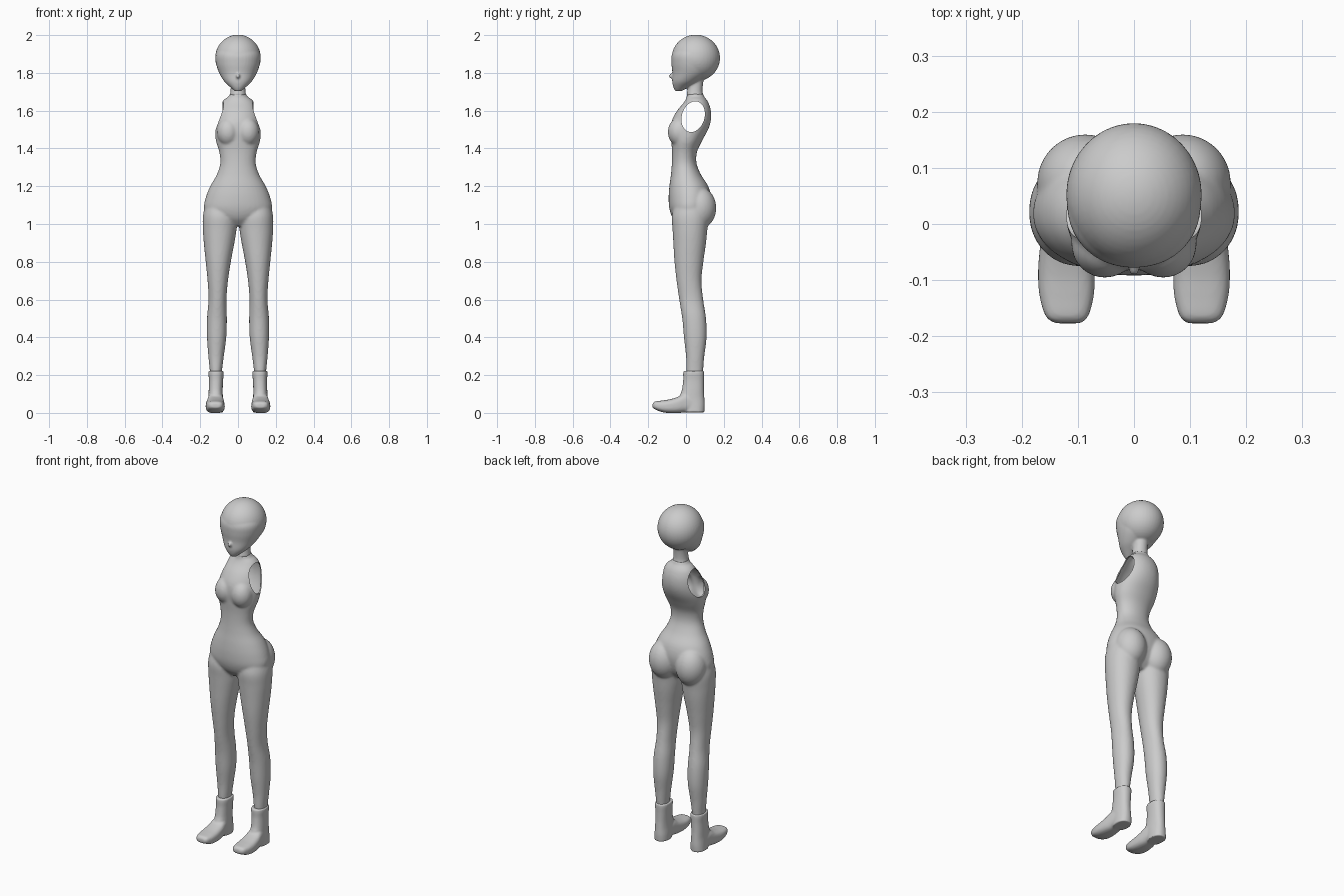
import bpy, bmesh, math
from mathutils import Matrix

if "Cube" in bpy.data.objects:
    bpy.data.objects.remove(bpy.data.objects["Cube"])


def spline(a, b, c, d, t):
    return [0.5 * (2 * q + (r - p) * t + (2 * p - 5 * q + 4 * r - s) * t * t
                   + (3 * q - p - 3 * r + s) * t ** 3) for p, q, r, s in zip(a, b, c, d)]


def loft(bm, rings, along_y=False, power=2.1, n=40, steps=5):
    """Closed skin through rings of (position, x min, x max, v min, v max)."""
    dense = []
    for i in range(len(rings) - 1):
        a, d = rings[max(i - 1, 0)], rings[min(i + 2, len(rings) - 1)]
        dense += [spline(a, rings[i], rings[i + 1], d, k / steps) for k in range(steps)]
    dense.append(rings[-1])
    loops = []
    for pos, x0, x1, v0, v1 in dense:
        loop = []
        for k in range(n):
            c, s = math.cos(math.tau * k / n), math.sin(math.tau * k / n)
            x = (x0 + x1) / 2 + (x1 - x0) / 2 * math.copysign(abs(c) ** (2 / power), c)
            v = (v0 + v1) / 2 + (v1 - v0) / 2 * math.copysign(abs(s) ** (2 / power), s)
            loop.append(bm.verts.new((x, pos, v) if along_y else (x, v, pos)))
        loops.append(loop)
    faces = [bm.faces.new(loops[0][::-1]), bm.faces.new(loops[-1])]
    for a, b in zip(loops, loops[1:]):
        faces += [bm.faces.new((a[k], a[(k + 1) % n], b[(k + 1) % n], b[k])) for k in range(n)]
    bmesh.ops.recalc_face_normals(bm, faces=faces)


def ball(bm, centre, radii):
    m = Matrix.Translation(centre) @ Matrix.Diagonal((*radii, 1))
    bmesh.ops.create_uvsphere(bm, u_segments=40, v_segments=24, radius=1, matrix=m)


def make(name, bm):
    me = bpy.data.meshes.new(name)
    bm.to_mesh(me)
    bm.free()
    ob = bpy.data.objects.new(name, me)
    bpy.context.collection.objects.link(ob)
    return ob


def apply(ob, kind, **settings):
    bpy.ops.object.select_all(action='DESELECT')
    bpy.context.view_layer.objects.active = ob
    ob.select_set(True)
    mod = ob.modifiers.new(kind.title(), kind)
    for key, value in settings.items():
        setattr(mod, key, value)
    bpy.ops.object.modifier_apply(modifier=mod.name)


def fuse(ob, voxel, smooth):
    apply(ob, 'REMESH', mode='VOXEL', voxel_size=voxel)
    apply(ob, 'SMOOTH', factor=0.5, iterations=smooth)


def sym(rows):
    return [(z, -w, w, v0, v1) for z, w, v0, v1 in rows]


# Body: torso, bust, buttocks and legs fused into one skin
bm = bmesh.new()
loft(bm, sym([
    (0.99, .06, -.035, .07), (1.03, .14, -.07, .105), (1.08, .179, -.088, .125),
    (1.14, .171, -.092, .132), (1.20, .147, -.088, .118), (1.26, .113, -.08, .08),
    (1.32, .094, -.075, .056), (1.38, .099, -.074, .058), (1.44, .117, -.078, .085),
    (1.50, .121, -.082, .117), (1.55, .115, -.074, .132), (1.60, .104, -.047, .132),
    (1.64, .088, -.014, .12), (1.662, .07, .0, .106), (1.674, .05, .004, .096),
    (1.69, .043, .005, .092)]))
for s in (-1, 1):
    ball(bm, (s * .052, -.035, 1.487), (.06, .061, .075))
    ball(bm, (s * .087, .072, 1.085), (.086, .088, .11))
    leg = [(.19, .087, .148, .005, .088), (.23, .084, .15, .002, .091), (.30, .075, .157, .0, .097),
           (.40, .062, .164, -.011, .109), (.50, .059, .164, -.02, .106), (.60, .061, .156, -.036, .091),
           (.70, .053, .161, -.05, .082), (.80, .038, .171, -.061, .092), (.90, .019, .181, -.067, .106),
           (.97, .008, .186, -.071, .113), (1.04, .004, .186, -.075, .12), (1.10, .02, .174, -.06, .11)]
    loft(bm, [(z, *sorted((s * a, s * b)), c, d) for z, a, b, c, d in leg])
body = make("body", bm)
fuse(body, .007, 6)

# Armholes: cut a tilted oval through, then open the shell and turn in a rim
place = (Matrix.Translation((0, .038, 1.568)) @ Matrix.Rotation(math.radians(-17), 4, 'X')
         @ Matrix.Diagonal((1, .06, .083, 1)))
bm = bmesh.new()
bmesh.ops.create_cone(bm, cap_ends=True, segments=64, radius1=1, radius2=1, depth=.6,
                      matrix=place @ Matrix.Rotation(math.pi / 2, 4, 'Y'))
cutter = make("armhole_cutter", bm)
cutter.hide_render = True
apply(body, 'BOOLEAN', operation='DIFFERENCE', object=cutter, solver='EXACT')
bpy.data.objects.remove(cutter)
inverse = place.inverted()


def on_oval(v):
    p = inverse @ v.co
    return abs(math.hypot(p.y, p.z) - 1) < .01


bm = bmesh.new()
bm.from_mesh(body.data)
wall = [f for f in bm.faces if abs(f.normal.x) < .1 and all(on_oval(v) for v in f.verts)]
bmesh.ops.delete(bm, geom=wall, context='FACES')
rim = [e for e in bm.edges if e.is_boundary]
if rim:
    new = bmesh.ops.extrude_edge_only(bm, edges=rim)['geom']
    for v in new:
        if isinstance(v, bmesh.types.BMVert):
            v.co.x -= math.copysign(.008, v.co.x)
bm.to_mesh(body.data)
bm.free()

# Head: round skull, tapering face, nose and neck
bm = bmesh.new()
ball(bm, (0, .052, 1.879), (.121, .128, .123))
loft(bm, sym([
    (1.703, .016, -.056, -.025), (1.725, .042, -.067, .015), (1.755, .073, -.073, .07),
    (1.80, .1, -.072, .13), (1.85, .116, -.077, .15), (1.90, .117, -.074, .15),
    (1.95, .09, -.04, .13)]))
loft(bm, sym([(1.682, .044, .002, .092), (1.70, .04, .006, .088),
              (1.74, .038, .012, .09), (1.80, .042, .015, .1)]))
ball(bm, (0, -.072, 1.783), (.011, .02, .014))
head = make("head", bm)
fuse(head, .0055, 4)

# Boots: shaft with a rolled top, foot with a raised toe, mirrored
bm = bmesh.new()
loft(bm, [(.003, .078, .16, -.01, .097), (.04, .078, .158, -.02, .099), (.08, .08, .156, -.035, .097),
          (.12, .081, .155, -.022, .095), (.17, .079, .154, -.015, .095), (.205, .076, .156, -.015, .096),
          (.222, .077, .155, -.014, .095)], power=2.3)
loft(bm, [(-.177, .096, .14, .028, .048), (-.165, .082, .157, .019, .06), (-.13, .072, .168, .005, .065),
          (-.09, .07, .171, -.001, .071), (-.045, .072, .168, -.001, .084), (.0, .077, .161, .003, .105),
          (.05, .083, .155, .003, .09)], along_y=True, power=2.8)
boots = make("boots", bm)
fuse(boots, .005, 3)
apply(boots, 'MIRROR', use_mirror_merge=False)

for ob in (body, head, boots):
    bpy.ops.object.select_all(action='DESELECT')
    bpy.context.view_layer.objects.active = ob
    ob.select_set(True)
    bpy.ops.object.shade_smooth_by_angle(angle=math.radians(50))
